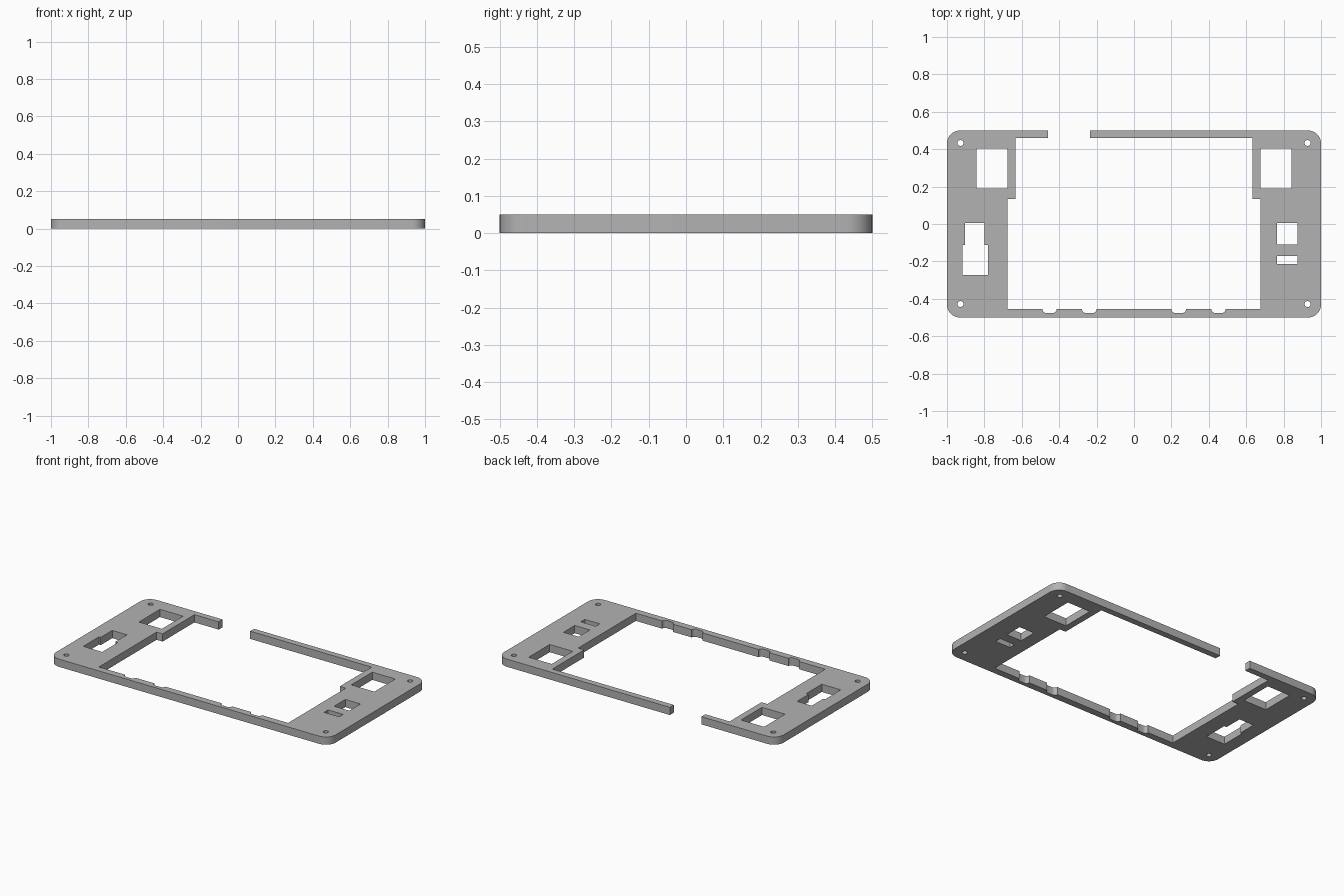
import bpy, bmesh
from math import sin, cos, pi, radians

cube = bpy.data.objects.get("Cube")
if cube:
    bpy.data.objects.remove(cube, do_unlink=True)

THICK = 0.05


def arc(cx, cy, r, start, end, steps):
    """Points along a circular arc, angles in degrees."""
    angles = [radians(start + (end - start) * i / steps) for i in range(steps + 1)]
    return [(cx + r * cos(a), cy + r * sin(a)) for a in angles]


def box(x0, x1, y0, y1):
    return [(x0, y0), (x1, y0), (x1, y1), (x0, y1)]


def notch(x0, x1, y, r=0.021):
    """Shallow notch with rounded bottom corners, left to right."""
    return arc(x0 + r, y, r, 180, 270, 5) + arc(x1 - r, y, r, 270, 360, 5)


# Outer edge with rounded corners, counter-clockwise from right of the rear gap
R = 0.07
X, Y = 1 - R, 0.5 - R
outline = [(-0.46, 0.5)]
for cx, cy, start in ((-X, Y, 90), (-X, -Y, 180), (X, -Y, 270), (X, Y, 0)):
    outline += arc(cx, cy, R, start, start + 90, 10)
outline += [(-0.235, 0.5), (-0.235, 0.46)]

# Inner edge: stepped side panels and the notched front rail
SILL = -0.455
right_side = [(0.634, 0.46), (0.634, 0.135), (0.677, 0.135), (0.677, SILL)]
rail = []
for x0, x1 in ((-0.49, -0.413), (-0.278, -0.2), (0.2, 0.278), (0.413, 0.49)):
    rail += notch(x0, x1, SILL)
left_side = [(-x, y) for x, y in reversed(right_side)]
outline += right_side + rail[::-1] + left_side + [(-0.46, 0.46)]

# Openings through the panels
holes = [
    box(-0.842, -0.677, 0.19, 0.405),
    box(0.677, 0.842, 0.19, 0.405),
    box(0.765, 0.873, -0.11, 0.005),
    box(0.765, 0.873, -0.213, -0.172),
    [(-0.916, -0.273), (-0.78, -0.273), (-0.78, -0.113), (-0.798, -0.113),
     (-0.798, 0.005), (-0.903, 0.005), (-0.903, -0.113), (-0.916, -0.113)],
]
for sx in (-1, 1):
    for y in (0.433, -0.428):
        holes.append(arc(sx * 0.928, y, 0.016, 0, 345, 23))

# Fill the flat profile and raise it to a plate
bm = bmesh.new()
edges = []
for loop in [outline] + holes:
    verts = [bm.verts.new((x, y, 0)) for x, y in loop]
    edges += [bm.edges.new((verts[i - 1], verts[i])) for i in range(len(verts))]
bmesh.ops.triangle_fill(bm, use_beauty=True, use_dissolve=False, edges=edges)
raised = bmesh.ops.extrude_face_region(bm, geom=bm.faces[:], use_keep_orig=True)
top = [v for v in raised["geom"] if isinstance(v, bmesh.types.BMVert)]
bmesh.ops.translate(bm, verts=top, vec=(0, 0, THICK))
bmesh.ops.recalc_face_normals(bm, faces=bm.faces[:])
mesh = bpy.data.meshes.new("frame_plate")
bm.to_mesh(mesh)
bm.free()
plate = bpy.data.objects.new("frame_plate", mesh)
bpy.context.collection.objects.link(plate)

# Plain grey finish
grey = bpy.data.materials.new("plain_grey")
grey.use_nodes = True
colour = (0.45, 0.45, 0.45, 1)
grey.diffuse_color = colour
grey.node_tree.nodes["Principled BSDF"].inputs["Base Color"].default_value = colour
mesh.materials.append(grey)

bpy.context.view_layer.objects.active = plate
plate.select_set(True)
bpy.ops.object.shade_smooth_by_angle(angle=radians(30))
